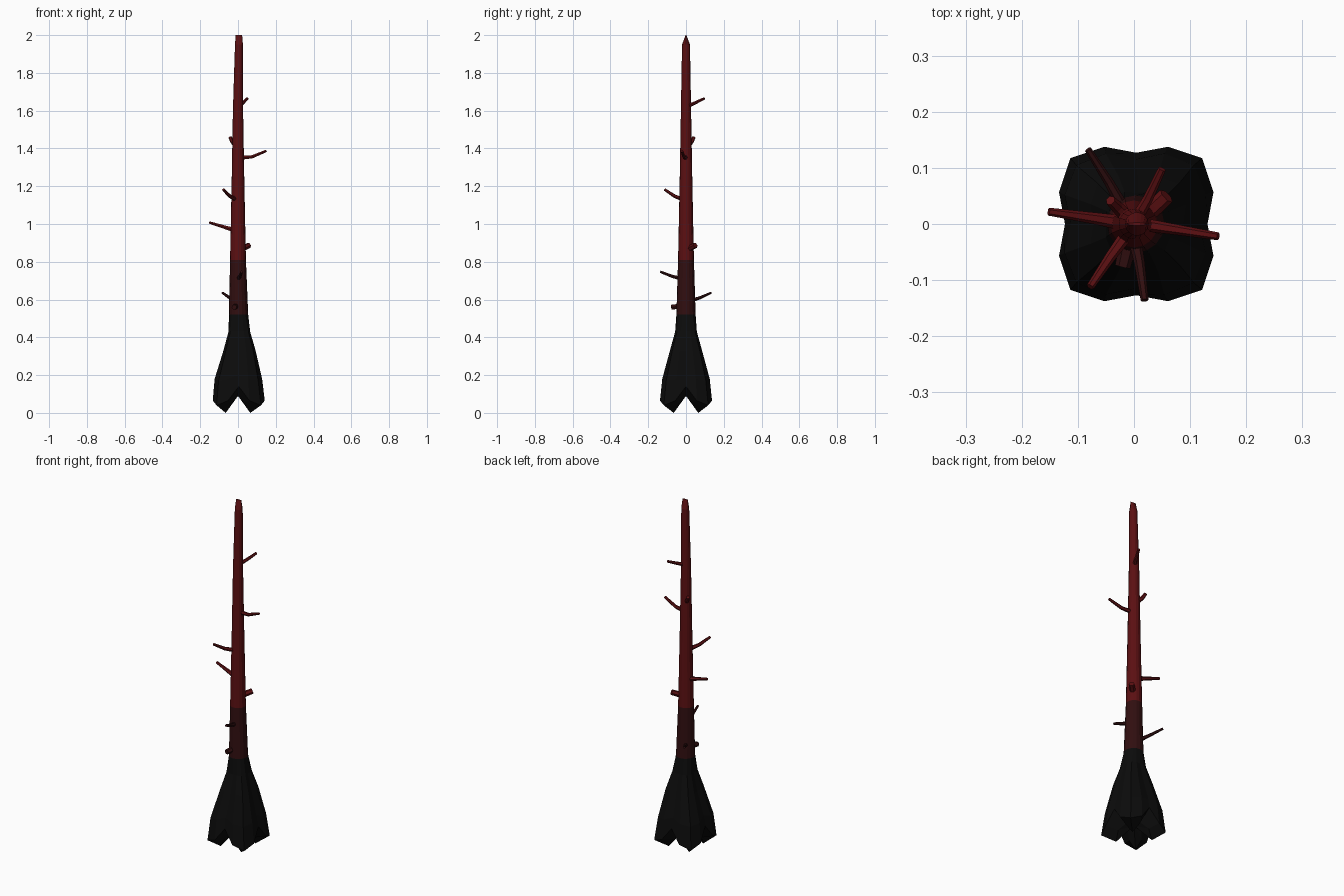
import bpy, bmesh, math
from mathutils import Vector

cube = bpy.data.objects.get("Cube")
if cube:
    bpy.data.objects.remove(cube, do_unlink=True)


def material(name, color):
    mat = bpy.data.materials.new(name)
    mat.use_nodes = True
    mat.diffuse_color = (*color, 1)
    mat.node_tree.nodes["Principled BSDF"].inputs["Base Color"].default_value = (*color, 1)
    return mat


charred = material("charred black", (0.0035, 0.0035, 0.0035))
scorched = material("scorched red", (0.03, 0.0045, 0.005))
bark = material("deep red bark", (0.105, 0.005, 0.006))
SIDES = 16


def finish(bm, name, mats):
    bmesh.ops.recalc_face_normals(bm, faces=bm.faces)
    mesh = bpy.data.meshes.new(name)
    bm.to_mesh(mesh)
    bm.free()
    for mat in mats:
        mesh.materials.append(mat)
    obj = bpy.data.objects.new(name, mesh)
    bpy.context.collection.objects.link(obj)
    return obj


def bridge(bm, a, b):
    n = len(a)
    for i in range(n):
        bm.faces.new((a[i], a[(i + 1) % n], b[(i + 1) % n], b[i]))


def lobed_ring(bm, cx, radii, heights):
    """Ring whose radius and height cycle through side, flank, corner, flank."""
    verts = []
    for i in range(SIDES):
        k = (0, 1, 2, 1)[i % 4]
        a = math.tau * i / SIDES
        verts.append(bm.verts.new((cx + radii[k] * math.cos(a),
                                   radii[k] * math.sin(a), heights[k])))
    return verts


def round_ring(bm, cx, r, z, sx=1, sy=1):
    return [bm.verts.new((cx + sx * r * math.cos(math.tau * i / SIDES),
                          sy * r * math.sin(math.tau * i / SIDES), z))
            for i in range(SIDES)]


# Trunk with flared root lobes, hollow underside and chisel tip
bm = bmesh.new()
rings = [
    lobed_ring(bm, 0.0, (0.05, 0.085, 0.092), (0.088, 0.05, 0.0)),
    lobed_ring(bm, 0.004, (0.127, 0.149, 0.166), (0.14, 0.065, 0.04)),
    lobed_ring(bm, 0.002, (0.115, 0.136, 0.148), (0.2, 0.18, 0.17)),
    lobed_ring(bm, 0.008, (0.08, 0.092, 0.102), (0.33, 0.33, 0.33)),
    lobed_ring(bm, 0.007, (0.056, 0.062, 0.067), (0.43, 0.43, 0.43)),
]
for cx, r, z in ((0.003, 0.051, 0.52), (0, 0.042, 0.81), (0, 0.034, 1.2),
                 (0, 0.027, 1.6), (0.005, 0.021, 1.95)):
    rings.append(round_ring(bm, cx, r, z))
rings.append(round_ring(bm, 0.005, 0.02, 2.0, 0.85, 0.12))
for a, b in zip(rings, rings[1:]):
    bridge(bm, a, b)
bm.faces.new(rings[-1])
centre = bm.verts.new((0, 0, 0.09))
for i in range(SIDES):
    bm.faces.new((rings[0][i], centre, rings[0][(i + 1) % SIDES]))
for f in bm.faces:
    z = f.calc_center_median().z
    f.material_index = 0 if z < 0.52 else 1 if z < 0.81 else 2
finish(bm, "trunk", [charred, scorched, bark])


# Broken branches: each a tapered six-sided tube along a short path
def branch(name, path, r0, r1, mat):
    bm = bmesh.new()
    pts = [Vector(p) for p in path]
    loops = []
    for i, p in enumerate(pts):
        d = pts[min(i + 1, len(pts) - 1)] - pts[max(i - 1, 0)]
        q = d.to_track_quat("Z", "Y")
        r = r0 + (r1 - r0) * i / (len(pts) - 1)
        loops.append([bm.verts.new(p + q @ Vector((r * math.cos(math.tau * k / 6),
                                                   r * math.sin(math.tau * k / 6), 0)))
                      for k in range(6)])
    for a, b in zip(loops, loops[1:]):
        bridge(bm, a, b)
    bm.faces.new(loops[0])
    bm.faces.new(loops[-1])
    finish(bm, name, [mat])


branch("top_branch", [(0.005, 0.01, 1.625), (0.025, 0.045, 1.64), (0.05, 0.098, 1.665)], 0.011, 0.007, bark)
branch("upper_stub", [(-0.01, 0.01, 1.415), (-0.03, 0.03, 1.435), (-0.042, 0.042, 1.46)], 0.013, 0.009, bark)
branch("upper_left_branch", [(0.01, 0, 1.35), (0.075, -0.01, 1.356), (0.15, -0.022, 1.387)], 0.012, 0.007, bark)
branch("middle_front_branch", [(-0.01, -0.015, 1.13), (-0.043, -0.06, 1.147), (-0.078, -0.112, 1.182)], 0.012, 0.007, bark)
branch("middle_right_branch", [(-0.01, 0, 0.965), (-0.07, 0.01, 0.983), (-0.152, 0.022, 1.008)], 0.014, 0.007, bark)
branch("middle_stub", [(0.015, 0.012, 0.865), (0.04, 0.033, 0.878), (0.058, 0.05, 0.887)], 0.016, 0.015, bark)
branch("lower_front_branch", [(0, -0.02, 0.71), (0.01, -0.07, 0.722), (0.019, -0.136, 0.747)], 0.012, 0.007, scorched)
branch("lower_back_branch", [(-0.02, 0.03, 0.595), (-0.045, 0.075, 0.61), (-0.082, 0.133, 0.636)], 0.011, 0.006, scorched)
branch("lower_stub", [(-0.01, -0.03, 0.565), (-0.015, -0.055, 0.562), (-0.02, -0.076, 0.56)], 0.016, 0.014, scorched)
